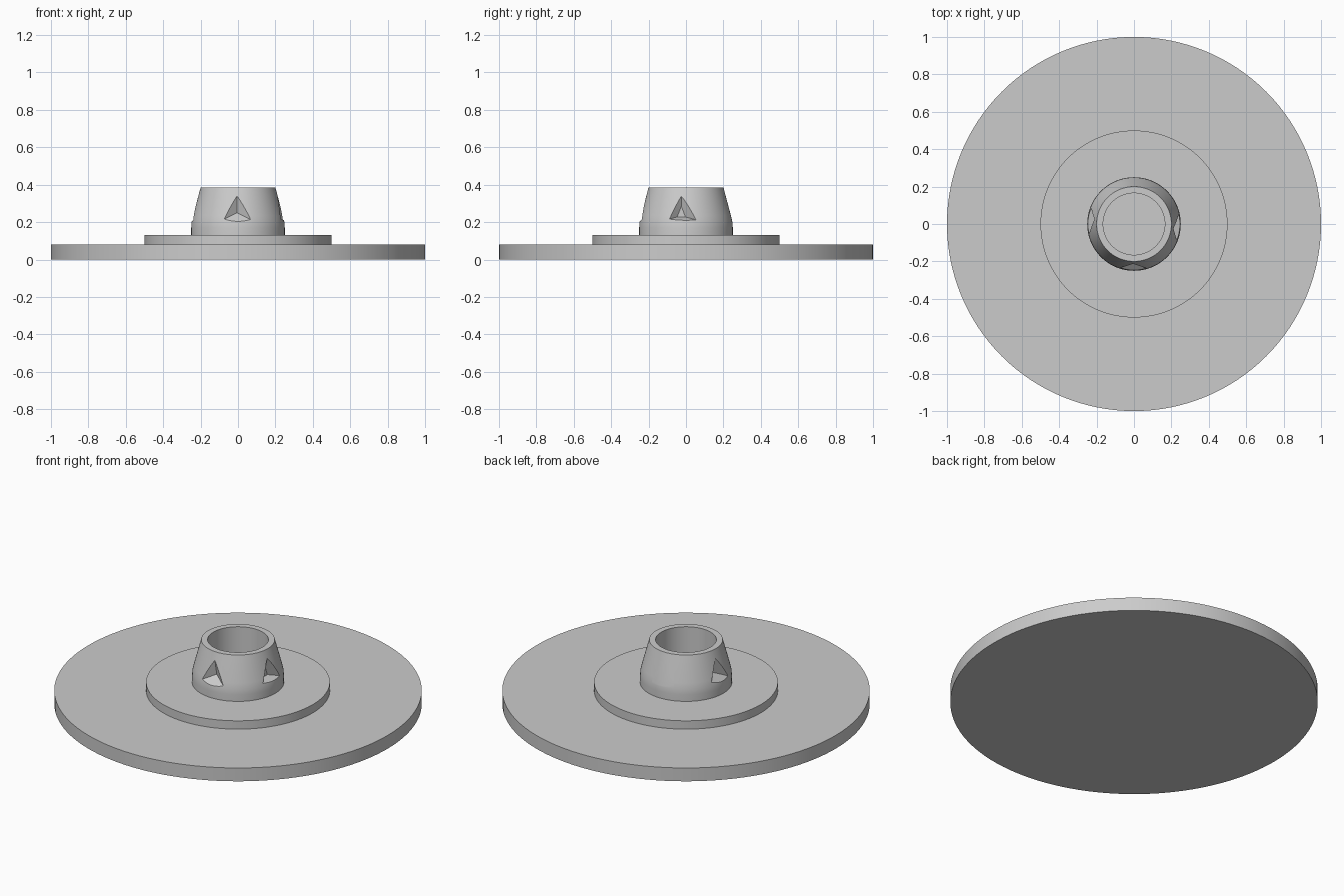
import bpy, bmesh, math
from mathutils import Vector, Matrix

cube = bpy.data.objects.get("Cube")
if cube:
    bpy.data.objects.remove(cube, do_unlink=True)

SEGMENTS = 128
grey = bpy.data.materials.new("plain grey")
grey.use_nodes = True
grey.diffuse_color = (0.6, 0.6, 0.6, 1)
grey.node_tree.nodes["Principled BSDF"].inputs["Base Color"].default_value = (0.6, 0.6, 0.6, 1)


def add_object(name, bm):
    bmesh.ops.recalc_face_normals(bm, faces=bm.faces)
    mesh = bpy.data.meshes.new(name)
    bm.to_mesh(mesh)
    bm.free()
    mesh.materials.append(grey)
    obj = bpy.data.objects.new(name, mesh)
    bpy.context.collection.objects.link(obj)
    return obj


def lathe(name, profile):
    """Spin an (r, z) profile that starts and ends on the axis."""
    bm = bmesh.new()
    verts = [bm.verts.new((r, 0, z)) for r, z in profile]
    edges = [bm.edges.new(pair) for pair in zip(verts, verts[1:])]
    bmesh.ops.spin(bm, geom=verts + edges, cent=(0, 0, 0), axis=(0, 0, 1),
                   angle=math.tau, steps=SEGMENTS)
    bmesh.ops.remove_doubles(bm, verts=bm.verts, dist=1e-5)
    return add_object(name, bm)


def smooth(obj):
    bpy.ops.object.select_all(action="DESELECT")
    obj.select_set(True)
    bpy.context.view_layer.objects.active = obj
    bpy.ops.object.shade_smooth_by_angle(angle=math.radians(25))


def notch_cutter(name, turn, shift, blunt):
    """Triangular pyramid pointing into the wall; blunt ones end in a small triangle."""
    rim = [Vector((0, -0.213, 0.345)), Vector((-0.075, -0.237, 0.213)), Vector((0.075, -0.237, 0.213))]
    if blunt:
        tip = [Vector((0, -0.197, 0.285)), Vector((-0.022, -0.197, 0.228)), Vector((0.022, -0.197, 0.228))]
    else:
        tip = [Vector((0, -0.195, 0.25))] * 3
    bm = bmesh.new()
    for outer, inner in zip(rim, tip):
        bm.verts.new(inner)
        bm.verts.new(inner + (outer - inner) * 2.2)
    bmesh.ops.remove_doubles(bm, verts=bm.verts, dist=1e-5)
    bmesh.ops.convex_hull(bm, input=bm.verts)
    bm.transform(Matrix.Rotation(turn, 4, "Z") @ Matrix.Translation((shift, 0, 0)))
    cutter = add_object(name, bm)
    cutter.hide_render = True
    return cutter


# Stepped discs
smooth(lathe("base_disc", [(0, 0), (1, 0), (1, 0.08), (0, 0.08)]))
smooth(lathe("raised_disc", [(0, 0.07), (0.5, 0.07), (0.5, 0.13), (0, 0.13)]))

# Tapered hollow collar
collar = lathe("collar", [(0, 0.12), (0.25, 0.12), (0.25, 0.17), (0.248, 0.2), (0.24, 0.235),
                          (0.2, 0.385), (0.165, 0.385), (0.165, 0.135), (0, 0.135)])

# Four triangular notches: front, +x side, back, -x side
cutters = []
for i, (side, shift, blunt) in enumerate([("front", -0.005, False), ("left", -0.025, True),
                                          ("back", 0.02, False), ("right", -0.025, False)]):
    cutter = notch_cutter(side + "_notch_cutter", i * math.pi / 2, shift, blunt)
    cut = collar.modifiers.new(side + "_notch", "BOOLEAN")
    cut.operation = "DIFFERENCE"
    cut.solver = "EXACT"
    cut.object = cutter
    cutters.append(cutter)

bpy.ops.object.select_all(action="DESELECT")
collar.select_set(True)
bpy.context.view_layer.objects.active = collar
for cut in list(collar.modifiers):
    bpy.ops.object.modifier_apply(modifier=cut.name)
for cutter in cutters:
    bpy.data.objects.remove(cutter, do_unlink=True)
smooth(collar)
